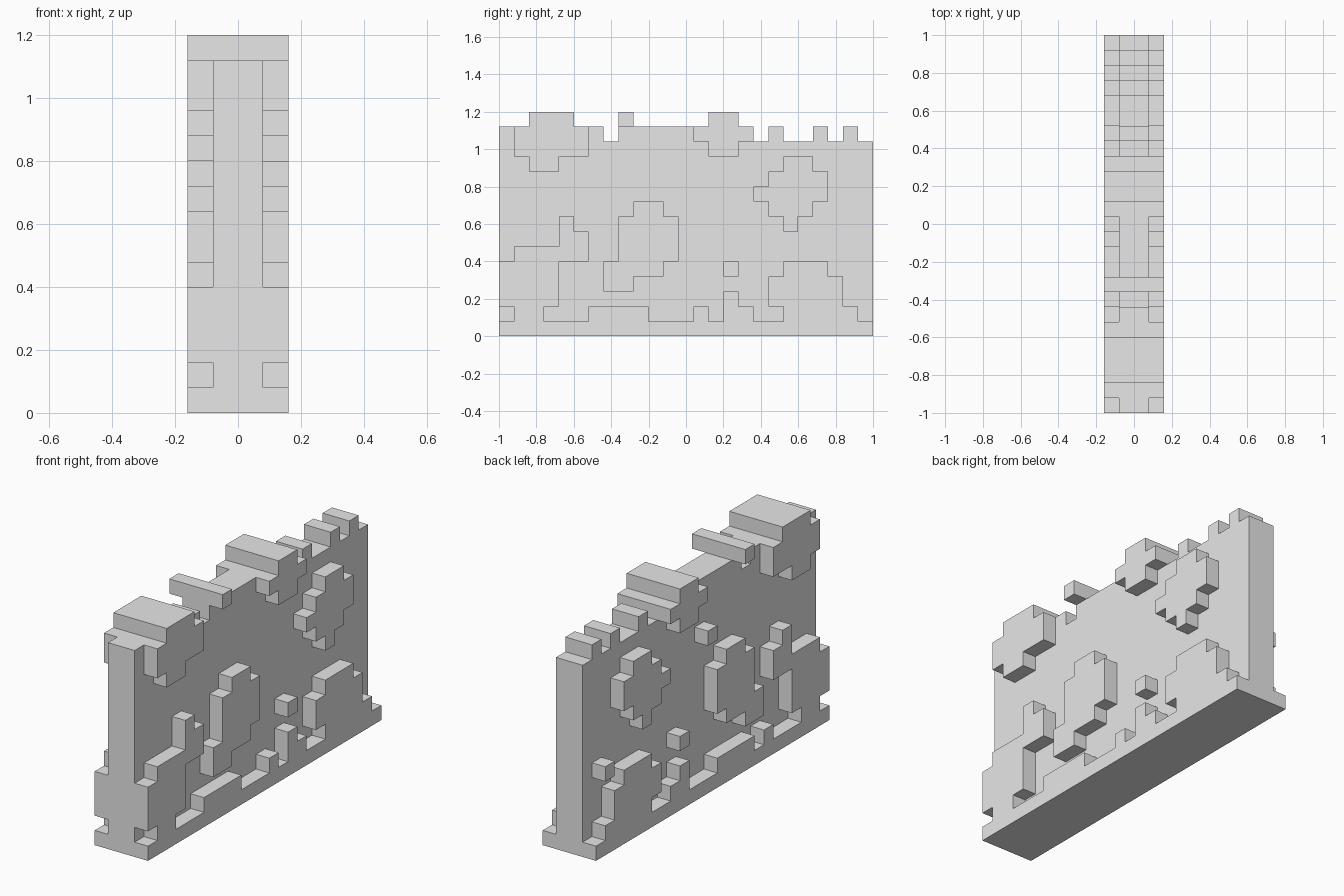
import bpy
import bmesh
from mathutils import Vector

if "Cube" in bpy.data.objects:
    bpy.data.objects.remove(bpy.data.objects["Cube"], do_unlink=True)

UNIT = 0.08                      # edge of one block
LENGTH, DEPTH = 25, 4            # blocks along y and x
CORE, RIGHT_SIDE, LEFT_SIDE = (1, 2), (0,), (3,)
BOTH, FULL = (0, 3), range(DEPTH)

stone = bpy.data.materials.new("grey stone")
stone.use_nodes = True
stone.diffuse_color = (0.8, 0.8, 0.8, 1)
stone.node_tree.nodes["Principled BSDF"].inputs["Base Color"].default_value = (0.8, 0.8, 0.8, 1)

parts = {}


def place(name, layers, column, row, drawing):
    """Add the blocks of a drawing (top line first) whose lower left is column, row."""
    lines = drawing.split()
    cells = parts.setdefault(name, set())
    for k, line in enumerate(reversed(lines)):
        for j, mark in enumerate(line):
            if mark == "#":
                cells.update((i, column + j, row + k) for i in layers)


# Base slab and thin wall with its broken top edge
place("base", FULL, 0, 0, "#" * LENGTH)
place("wall", CORE, 0, 1, " ".join(["#" * LENGTH] * 12))
place("wall", CORE, 0, 13, "#######.#########.#..#.#.")

# Stone caps that straddle the wall
place("front_cap", FULL, 1, 11, """
    .###.
    #####
    #####
    .##..""")
place("middle_cap", FULL, 13, 12, """
    .##.
    ####
    .##.""")
place("cap_bar", FULL, 8, 14, "#")

# Raised stone patches, the same on both sides
place("front_patch", BOTH, 0, 1, """
    ....#.
    ....##
    .#####
    ####..
    ####..
    ####..
    .##...""")
place("middle_patch", BOTH, 7, 3, """
    ..##.
    .####
    .####
    .####
    ####.
    ##...""")
place("upper_back_patch", BOTH, 17, 7, """
    ..##.
    .####
    #####
    .###.
    ..#..""")
place("lower_back_patch", BOTH, 18, 1, """
    .###..
    #####.
    #####.
    .#####""")
place("rubble", BOTH, 15, 1, "#. ##")
place("loose_block", BOTH, 15, 4, "#")

# Footing stones and loose blocks that differ from side to side
place("left_footing", LEFT_SIDE, 6, 1, "####...#")
place("right_footing", RIGHT_SIDE, 6, 1, "#.####")
place("right_loose_block", RIGHT_SIDE, 23, 5, "#")
place("right_upper_block", RIGHT_SIDE, 12, 10, "#")

# Earlier parts own any shared block; only exposed faces are built
solid = set().union(*parts.values())
owned = set()


def build(name, cells):
    bm = bmesh.new()
    for cell in cells:
        for axis in range(3):
            for side in (-1, 1):
                neighbour = list(cell)
                neighbour[axis] += side
                if tuple(neighbour) in solid:
                    continue
                u, v = Vector((0, 0, 0)), Vector((0, 0, 0))
                u[(axis + 1) % 3] = v[(axis + 2) % 3] = 0.5
                centre = Vector(cell) + Vector((0.5, 0.5, 0.5))
                centre[axis] += side / 2
                corners = [-u - v, u - v, u + v, v - u][::side]
                shift = Vector((DEPTH / 2, LENGTH / 2, 0))
                bm.faces.new([bm.verts.new((centre + c - shift) * UNIT) for c in corners])
    bmesh.ops.remove_doubles(bm, verts=bm.verts, dist=UNIT / 100)
    bmesh.ops.dissolve_limit(bm, angle_limit=0.01, verts=bm.verts, edges=bm.edges)
    mesh = bpy.data.meshes.new(name)
    bm.to_mesh(mesh)
    bm.free()
    mesh.materials.append(stone)
    bpy.context.collection.objects.link(bpy.data.objects.new(name, mesh))


for name, cells in parts.items():
    build(name, cells - owned)
    owned |= cells
